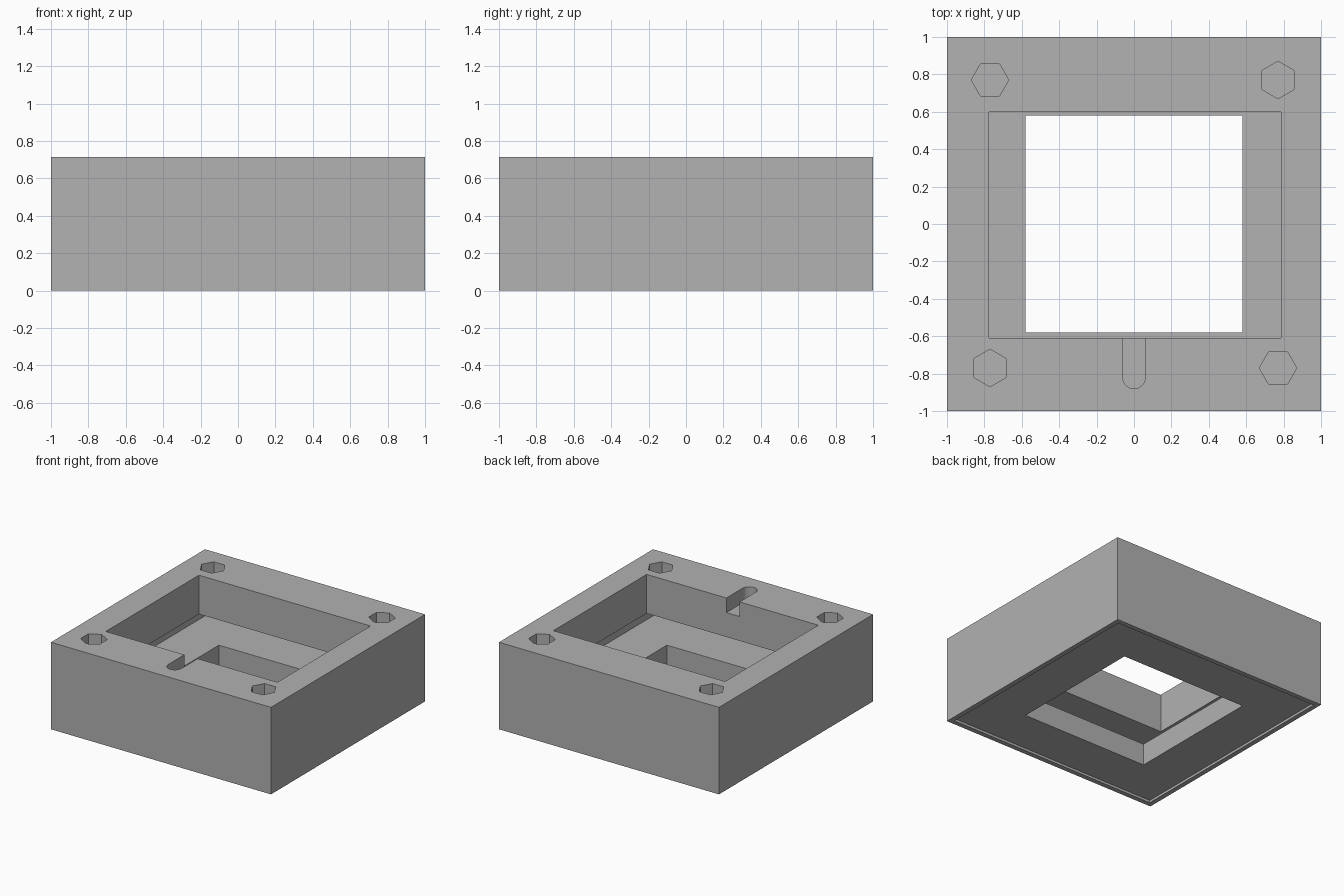
import bpy
import bmesh
from math import cos, sin, pi, radians

cube = bpy.data.objects.get("Cube")
if cube:
    bpy.data.objects.remove(cube, do_unlink=True)

# Heights
TOP = 0.715
CEILING = 0.395
PLATE_TOP = 0.20
PLATE_BOTTOM = 0.02

grey = bpy.data.materials.new("plain_grey")
grey.use_nodes = True
colour = (0.445, 0.445, 0.445, 1)
grey.diffuse_color = colour
grey.node_tree.nodes["Principled BSDF"].inputs["Base Color"].default_value = colour


def prism(name, outline, z0, z1):
    """Extrude a counter-clockwise outline from z0 up to z1."""
    bm = bmesh.new()
    base = bm.faces.new([bm.verts.new((x, y, z0)) for x, y in outline])
    new = bmesh.ops.extrude_face_region(bm, geom=[base], use_keep_orig=True)["geom"]
    top = [v for v in new if isinstance(v, bmesh.types.BMVert)]
    bmesh.ops.translate(bm, verts=top, vec=(0, 0, z1 - z0))
    bmesh.ops.recalc_face_normals(bm, faces=bm.faces)
    mesh = bpy.data.meshes.new(name)
    bm.to_mesh(mesh)
    bm.free()
    obj = bpy.data.objects.new(name, mesh)
    bpy.context.collection.objects.link(obj)
    mesh.materials.append(grey)
    return obj


def rect(x0, x1, y0, y1):
    return [(x0, y0), (x1, y0), (x1, y1), (x0, y1)]


def arc(cx, cy, r, start, sweep, count):
    return [(cx + r * cos(start + sweep * i / count),
             cy + r * sin(start + sweep * i / count)) for i in range(count)]


def cut(target, cutter):
    mod = target.modifiers.new("cut", 'BOOLEAN')
    mod.operation = 'DIFFERENCE'
    mod.solver = 'EXACT'
    mod.object = cutter
    cutter.hide_render = True
    bpy.context.view_layer.objects.active = target
    bpy.ops.object.modifier_apply(modifier=mod.name)
    bpy.data.objects.remove(cutter, do_unlink=True)


# Housing: outer block hollowed from below, leaving thin walls and a thick top
housing = prism("housing", rect(-1, 1, -1, 1), 0, TOP)
cut(housing, prism("cavity", rect(-0.96, 0.96, -0.96, 0.96), -0.1, CEILING))

# Rectangular opening through the thick top
cut(housing, prism("opening", rect(-0.775, 0.785, -0.61, 0.6), 0.3, 1))

# Round-ended cable slot in the front rim
slot = arc(0, -0.82, 0.06, pi, pi, 16) + [(0.06, -0.82), (0.06, -0.5), (-0.06, -0.5)]
cut(housing, prism("cable_slot", slot, TOP - 0.12, 1))

# Hexagonal corner sockets, each turned a quarter turn from the last
for i in range(4):
    angle = radians(45 + 90 * i)
    r = 0.77 * 2 ** 0.5
    hexagon = arc(r * cos(angle), r * sin(angle), 0.1, pi / 2 * (i + 1), 2 * pi, 6)
    cut(housing, prism("corner_socket", hexagon, TOP - 0.2, 1))

# Base plate set slightly up inside the walls, with a square window
base_plate = prism("base_plate", rect(-0.96, 0.96, -0.96, 0.96), PLATE_BOTTOM, PLATE_TOP)
cut(base_plate, prism("window", rect(-0.58, 0.58, -0.58, 0.58), -0.1, 0.4))
